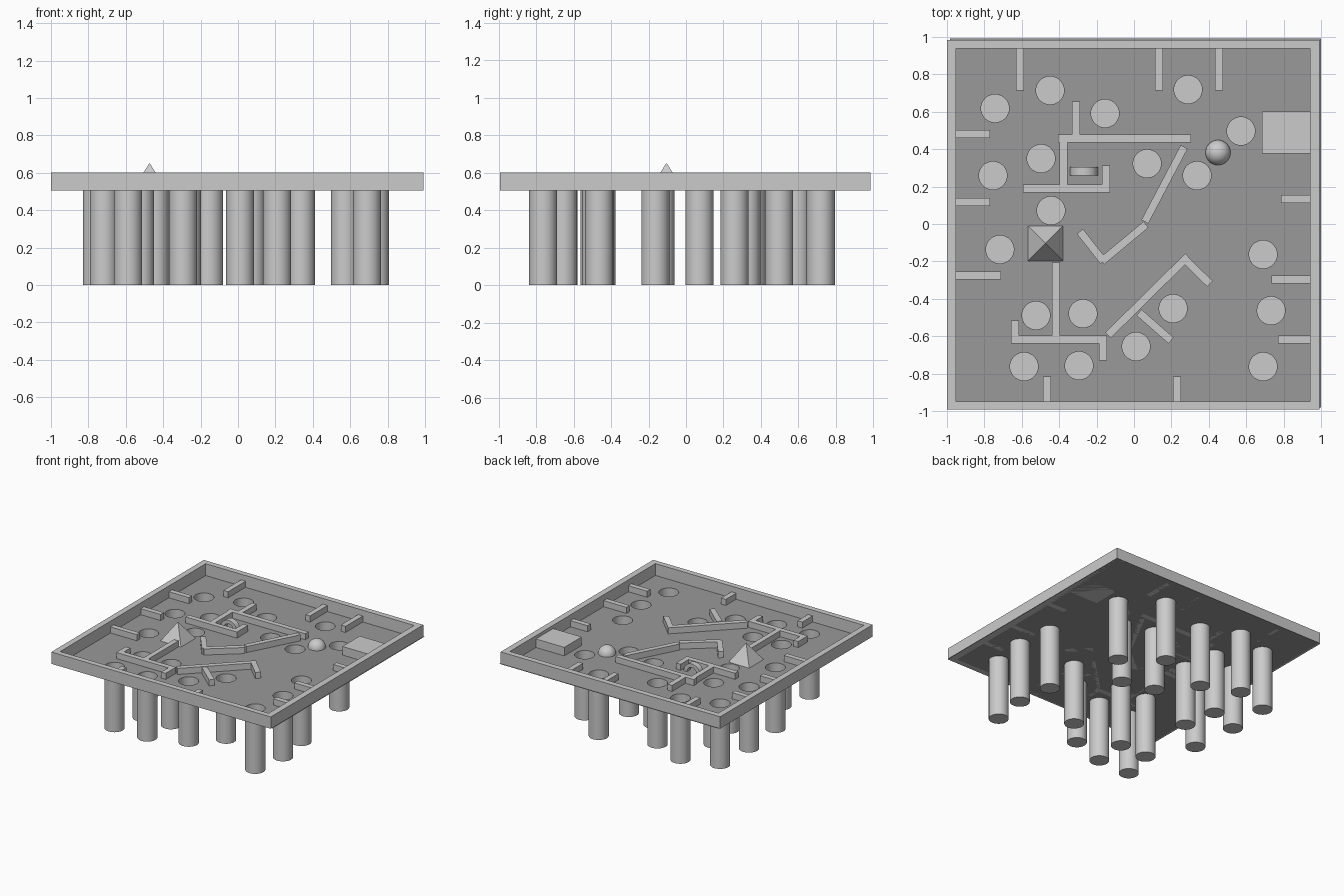
import bpy, bmesh, math
from mathutils import Matrix, Vector

if "Cube" in bpy.data.objects:
    bpy.data.objects.remove(bpy.data.objects["Cube"])

Z0, TOP, WALL_H, W = 0.505, 0.602, 0.05, 0.042   # floor level, rim top, wall height, wall width


def finish(name, bm, smooth=False):
    me = bpy.data.meshes.new(name)
    bm.to_mesh(me)
    bm.free()
    ob = bpy.data.objects.new(name, me)
    bpy.context.collection.objects.link(ob)
    if smooth:
        bpy.ops.object.select_all(action='DESELECT')
        bpy.context.view_layer.objects.active = ob
        ob.select_set(True)
        bpy.ops.object.shade_smooth_by_angle(angle=math.radians(40))
    return ob


def extrude_outline(name, pts, depth_vec, smooth=False):
    bm = bmesh.new()
    face = bm.faces.new([bm.verts.new(p) for p in pts])
    ext = bmesh.ops.extrude_face_region(bm, geom=[face])
    bmesh.ops.translate(bm, vec=depth_vec,
                        verts=[g for g in ext['geom'] if isinstance(g, bmesh.types.BMVert)])
    bmesh.ops.recalc_face_normals(bm, faces=bm.faces)
    return finish(name, bm, smooth)


def wall(name, x1, y1, x2, y2, w=W, h=WALL_H):
    a, b = Vector((x1, y1, Z0)), Vector((x2, y2, Z0))
    d = (b - a).normalized()
    n = Vector((-d.y, d.x, 0)) * w / 2
    return extrude_outline(name, [a - n, b - n, b + n, a + n], (0, 0, h))


R = 0.075
HOLES = [(-.743, .618), (-.449, .714), (-.155, .591), (.289, .719), (.572, .497),
         (-.497, .35), (-.754, .259), (.07, .323), (.337, .259), (-.444, .072),
         (-.717, -.136), (-.524, -.489), (-.273, -.479), (.209, -.452), (.011, -.655),
         (-.294, -.757), (-.588, -.762), (.69, -.163), (.733, -.463), (.69, -.762)]

# floor sheet with round holes, from a filled flat curve
cu = bpy.data.curves.new("floor", 'CURVE')
cu.dimensions = '2D'
cu.fill_mode = 'BOTH'


def loop(pts):
    s = cu.splines.new('POLY')
    s.points.add(len(pts) - 1)
    for p, (x, y) in zip(s.points, pts):
        p.co = (x, y, 0, 1)
    s.use_cyclic_u = True


loop([(-.985, -.98), (1, -.98), (1, .993), (-.985, .993)])
for x, y in HOLES:
    loop([(x + R * math.cos(i * math.tau / 32), y + R * math.sin(i * math.tau / 32)) for i in range(32)])
floor = bpy.data.objects.new("floor", cu)
bpy.context.collection.objects.link(floor)
floor.location.z = Z0
bpy.context.view_layer.objects.active = floor
floor.select_set(True)
bpy.ops.object.convert(target='MESH')
floor = bpy.context.view_layer.objects.active
dark = bpy.data.materials.new("dark_floor")
dark.diffuse_color = (0.32, 0.32, 0.32, 1)
dark.use_nodes = True
dark.node_tree.nodes["Principled BSDF"].inputs["Base Color"].default_value = dark.diffuse_color
floor.data.materials.clear()
floor.data.materials.append(dark)

# cups hanging under the holes, open at the top
for x, y in HOLES:
    bm = bmesh.new()
    bmesh.ops.create_cone(bm, cap_ends=True, segments=32, radius1=R, radius2=R, depth=Z0,
                          matrix=Matrix.Translation((x, y, Z0 / 2)))
    lid = [f for f in bm.faces if f.normal.z > 0.9]
    bmesh.ops.delete(bm, geom=lid, context='FACES_ONLY')
    finish("cup", bm, True)

# outer rim: inner and outer loops bridged into a square frame
bm = bmesh.new()
rings = []
for x0, x1, y0, y1 in ((-1, .993, -.993, .985), (-.951, .942, -.948, .939)):
    for z in (Z0, TOP):
        rings.append([bm.verts.new((x, y, z)) for x, y in ((x0, y0), (x1, y0), (x1, y1), (x0, y1))])
for a, b in ((0, 1), (1, 3), (3, 2), (2, 0)):
    for i in range(4):
        j = (i + 1) % 4
        bm.faces.new((rings[a][i], rings[a][j], rings[b][j], rings[b][i]))
bmesh.ops.recalc_face_normals(bm, faces=bm.faces)
finish("rim", bm)

# short stubs growing from the rim
for x in (-.61, .134, .455):
    wall("back_stub", x, .945, x, .714)
for x in (-.465, .23):
    wall("front_stub", x, -.95, x, -.815)
for y, x in ((.482, -.77), (.118, -.77), (-.275, -.711)):
    wall("left_stub", -.955, y, x, y)
for y, x in ((.134, .786), (-.297, .735), (-.618, .77)):
    wall("right_stub", .945, y, x, y)

# inner maze walls as centre lines
for seg in [(-.406, .458, .305, .458), (-.311, .458, -.311, .655), (-.377, .458, -.377, .19),
            (-.594, .19, -.128, .19), (-.15, .19, -.15, .313),
            (-.417, -.206, -.417, -.6), (-.658, -.618, -.144, -.618),
            (-.637, -.618, -.637, -.516), (-.166, -.607, -.166, -.73)]:
    wall("maze_wall", *seg)
for seg in [(.268, .412, .058, .012), (-.289, -.04, -.163, -.2), (-.173, -.2, .064, -.003),
            (-.139, -.595, .288, -.173), (.272, -.188, .406, -.32), (.027, -.473, .198, -.623)]:
    wall("diagonal_wall", *seg)

# raised block against the right side
wall("block", .684, .489, .945, .489, w=.225, h=.07)

# pyramid
bm = bmesh.new()
h = .147
bmesh.ops.create_cone(bm, cap_ends=True, segments=4, radius1=.094 * math.sqrt(2), radius2=0, depth=h,
                      matrix=Matrix.Translation((-.473, -.104, Z0 + h / 2)) @ Matrix.Rotation(math.pi / 4, 4, 'Z'))
finish("pyramid", bm)

# dome
bm = bmesh.new()
bmesh.ops.create_uvsphere(bm, u_segments=32, v_segments=16, radius=.067,
                          matrix=Matrix.Translation((.449, .382, Z0)))
bmesh.ops.bisect_plane(bm, geom=bm.verts[:] + bm.edges[:] + bm.faces[:], plane_co=(0, 0, Z0),
                       plane_no=(0, 0, -1), clear_outer=True)
bmesh.ops.holes_fill(bm, edges=[e for e in bm.edges if e.is_boundary])
finish("dome", bm, True)

# small arch gate
arc = [(r, i * math.pi / 16) for r, steps in ((.075, range(17)), (.045, range(16, -1, -1))) for i in steps]
extrude_outline("arch", [(-.267 + r * math.cos(a), .259, Z0 + r * math.sin(a)) for r, a in arc],
                (0, .046, 0), True)
